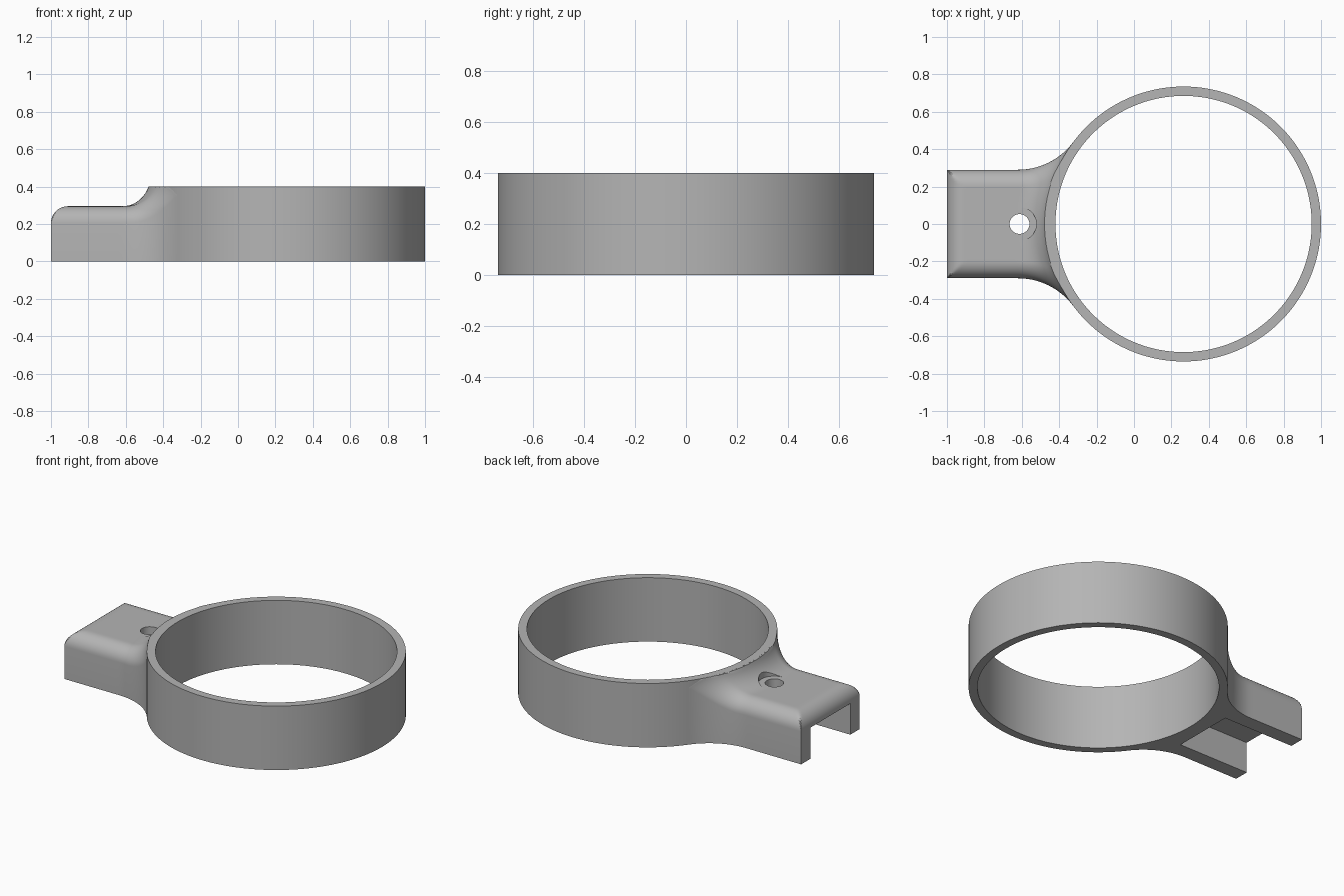
import bpy
import bmesh
from math import sin, cos, pi, sqrt, hypot
from mathutils import Matrix, Vector

cube = bpy.data.objects.get("Cube")
if cube:
    bpy.data.objects.remove(cube, do_unlink=True)

# Main dimensions
RING_X, R_OUT, R_IN, HEIGHT = 0.265, 0.735, 0.685, 0.40
ARM_END, ARM_HALF, ARM_TOP = -1.0, 0.29, 0.295
ROUND = 0.09            # rounded upper edges of the arm
RISE = 0.155            # concave fillet from arm top up to the ring
FLARE_X, FLARE = -0.62, 0.367   # concave side fillets
FLARE_Y = ARM_HALF + FLARE
JOIN_X = RING_X + (FLARE_X - RING_X) * R_OUT / (R_OUT + FLARE)

grey = bpy.data.materials.new("plain_grey")
grey.use_nodes = True
grey.diffuse_color = (0.46, 0.46, 0.46, 1)
grey.node_tree.nodes["Principled BSDF"].inputs["Base Color"].default_value = grey.diffuse_color


def make_object(name, bm):
    bmesh.ops.recalc_face_normals(bm, faces=bm.faces)
    mesh = bpy.data.meshes.new(name)
    bm.to_mesh(mesh)
    bm.free()
    mesh.materials.append(grey)
    obj = bpy.data.objects.new(name, mesh)
    bpy.context.collection.objects.link(obj)
    return obj


def activate(obj):
    bpy.ops.object.select_all(action='DESELECT')
    obj.select_set(True)
    bpy.context.view_layer.objects.active = obj


def smooth(obj):
    activate(obj)
    bpy.ops.object.shade_smooth_by_angle(angle=pi / 6)


def cut(obj, cutter):
    cutter.hide_render = True
    activate(obj)
    mod = obj.modifiers.new("cut", 'BOOLEAN')
    mod.operation = 'DIFFERENCE'
    mod.solver = 'EXACT'
    mod.object = cutter
    bpy.ops.object.modifier_apply(modifier=mod.name)
    bpy.data.objects.remove(cutter, do_unlink=True)


def cylinder(name, x, radius, z0, z1):
    bm = bmesh.new()
    bmesh.ops.create_cone(bm, cap_ends=True, segments=48, radius1=radius, radius2=radius,
                          depth=z1 - z0, matrix=Matrix.Translation((x, 0, (z0 + z1) / 2)))
    return make_object(name, bm)


def box(name, low, high):
    low, high = Vector(low), Vector(high)
    bm = bmesh.new()
    bmesh.ops.create_cube(bm, size=1, matrix=Matrix.Translation((low + high) / 2)
                          @ Matrix.Diagonal((high - low).to_4d()))
    return make_object(name, bm)


# Ring: a rectangular section spun round its axis
bm = bmesh.new()
section = [bm.verts.new((RING_X + r, 0, z))
           for r, z in ((R_IN, 0), (R_OUT, 0), (R_OUT, HEIGHT), (R_IN, HEIGHT))]
edges = [bm.edges.new((section[i], section[i - 1])) for i in range(4)]
bmesh.ops.spin(bm, geom=section + edges, cent=(RING_X, 0, 0), axis=(0, 0, 1),
               angle=2 * pi, steps=144, use_merge=True)
bmesh.ops.remove_doubles(bm, verts=bm.verts, dist=0.0001)
smooth(make_object("ring", bm))


# Arm: a top surface over a flared outline, closed by walls and a flat base
def half_width(x):
    x = min(x, JOIN_X)
    if x <= FLARE_X:
        return ARM_HALF
    return FLARE_Y - sqrt(FLARE ** 2 - (x - FLARE_X) ** 2)


def drop(d):
    d = min(max(d, 0), ROUND)
    return ROUND - sqrt(max(0, ROUND ** 2 - (ROUND - d) ** 2))


def top_height(x, y):
    # Concave rise towards the ring
    reach = R_OUT + RISE - hypot(x - RING_X, y)
    reach = min(max(reach, 0), RISE)
    rise = RISE - sqrt(max(0, RISE ** 2 - reach ** 2))
    # Rounded side and end edges, meeting in a mitre
    side = ARM_HALF - abs(y)
    if x > FLARE_X:
        side = hypot(x - FLARE_X, FLARE_Y - abs(y)) - FLARE
    edge = max(drop(side), drop(x - ARM_END))
    return min(HEIGHT - 0.0004, ARM_TOP + rise - edge)


STEPS, ACROSS, ALONG = 10, 32, 44
offsets = [ROUND * (1 - cos(k * pi / 2 / STEPS)) for k in range(STEPS + 1)]
embed = R_OUT - 0.01


def across(w):
    flat = w - ROUND
    left = [o - w for o in offsets]
    middle = [flat * (2 * k / ACROSS - 1) for k in range(1, ACROSS)]
    return left + middle + [-y for y in reversed(left)]


def ring_x(y):
    return RING_X - sqrt(embed ** 2 - y ** 2)


widest = half_width(JOIN_X)
ends = [ring_x(y) for y in across(widest)]
start = ARM_END + ROUND
bm = bmesh.new()
rows = []
for o in offsets:
    x = ARM_END + o
    rows.append([bm.verts.new((x, y, top_height(x, y))) for y in across(ARM_HALF)])
for k in range(1, ALONG + 1):
    t = sin(pi / 2 * k / ALONG)
    w = half_width(start + t * (ends[0] - start))
    row = []
    for y, end in zip(across(w), ends):
        x = start + t * (end - start)
        row.append(bm.verts.new((x, y, top_height(x, y))))
    rows.append(row)
for a, b in zip(rows, rows[1:]):
    for j in range(len(a) - 1):
        bm.faces.new((a[j], b[j], b[j + 1], a[j + 1]))
rim = (rows[0] + [r[-1] for r in rows[1:]] + rows[-1][-2::-1]
       + [r[0] for r in rows[-2:0:-1]])
base = [bm.verts.new((v.co.x, v.co.y, 0)) for v in rim]
for i in range(len(rim)):
    bm.faces.new((rim[i - 1], rim[i], base[i], base[i - 1]))
bm.faces.new(base)
arm = make_object("arm", bm)

# Open channel below, screw hole and its recess in the rising fillet
cut(arm, box("channel_cutter", (-1.2, -0.197, -0.1), (-0.51, 0.197, 0.195)))
cut(arm, cylinder("hole_cutter", -0.612, 0.053, -0.1, 0.6))
cut(arm, cylinder("recess_cutter", -0.612, 0.09, ARM_TOP + 0.001, 0.6))
smooth(arm)
